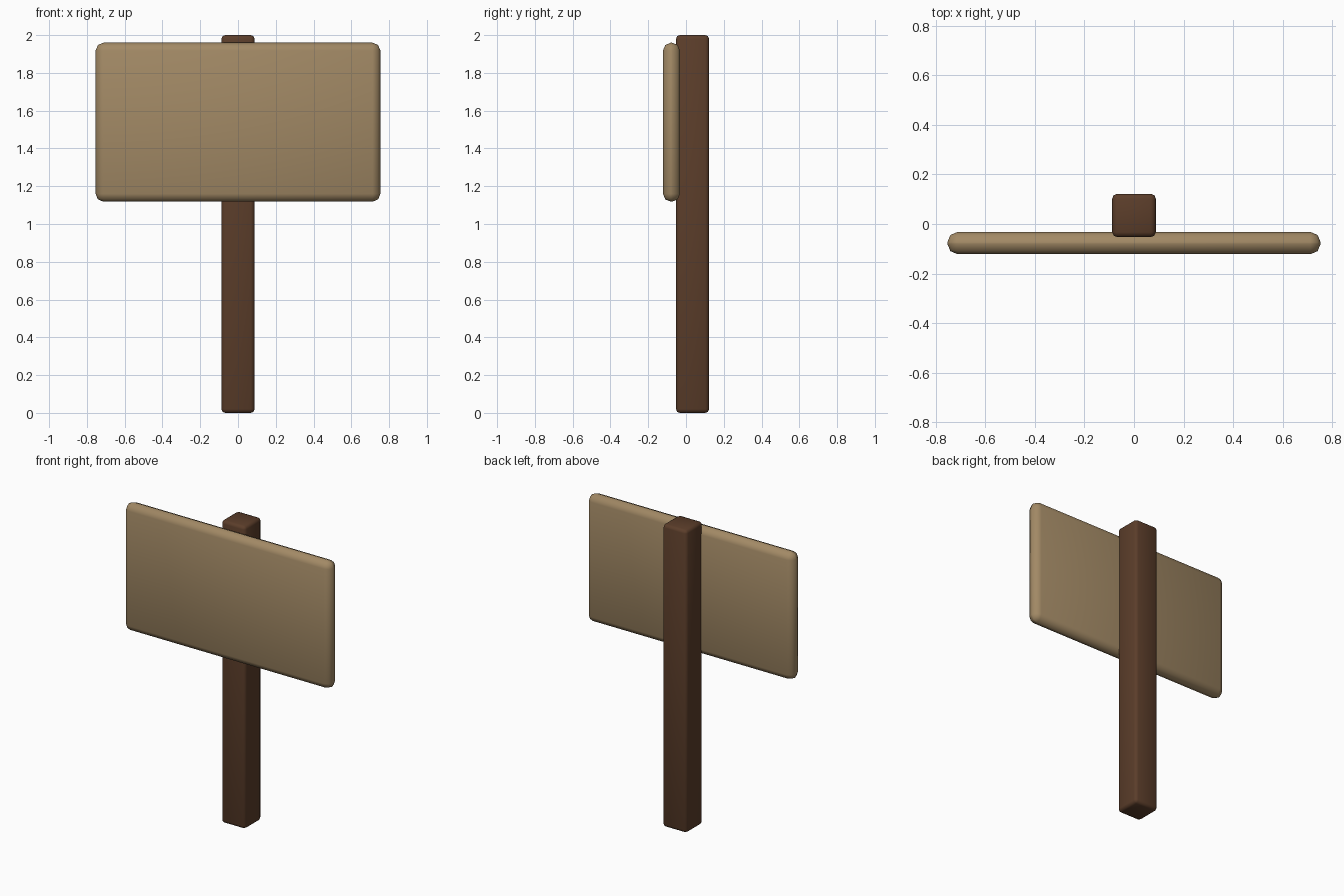
import bpy

if "Cube" in bpy.data.objects:
    bpy.data.objects.remove(bpy.data.objects["Cube"])


def material(name, color):
    mat = bpy.data.materials.new(name)
    mat.diffuse_color = color
    mat.use_nodes = True
    mat.node_tree.nodes["Principled BSDF"].inputs["Base Color"].default_value = mat.diffuse_color
    return mat


def rounded_box(name, low, high, radius, segments, mat):
    """Box between two corners with rounded edges."""
    center = [(a + b) / 2 for a, b in zip(low, high)]
    bpy.ops.mesh.primitive_cube_add(size=1, location=center)
    ob = bpy.context.object
    ob.name = name
    ob.scale = [b - a for a, b in zip(low, high)]
    bpy.ops.object.transform_apply(location=False, rotation=False, scale=True)
    bevel = ob.modifiers.new("Rounded edges", 'BEVEL')
    bevel.width = radius
    bevel.segments = segments
    bevel.limit_method = 'NONE'
    bpy.ops.object.modifier_apply(modifier=bevel.name)
    bpy.ops.object.shade_smooth_by_angle(angle=0.9)
    ob.data.materials.append(mat)
    return ob


dark_wood = material("dark wood", (0.105, 0.047, 0.023, 1))
light_wood = material("light wood", (0.36, 0.25, 0.13, 1))

# Upright post
rounded_box("post", (-0.088, -0.053, 0), (0.088, 0.122, 2), 0.02, 2, dark_wood)

# Sign board fixed to the front of the post
rounded_box("sign_board", (-0.754, -0.122, 1.118), (0.754, -0.032, 1.96),
            0.042, 2, light_wood)
